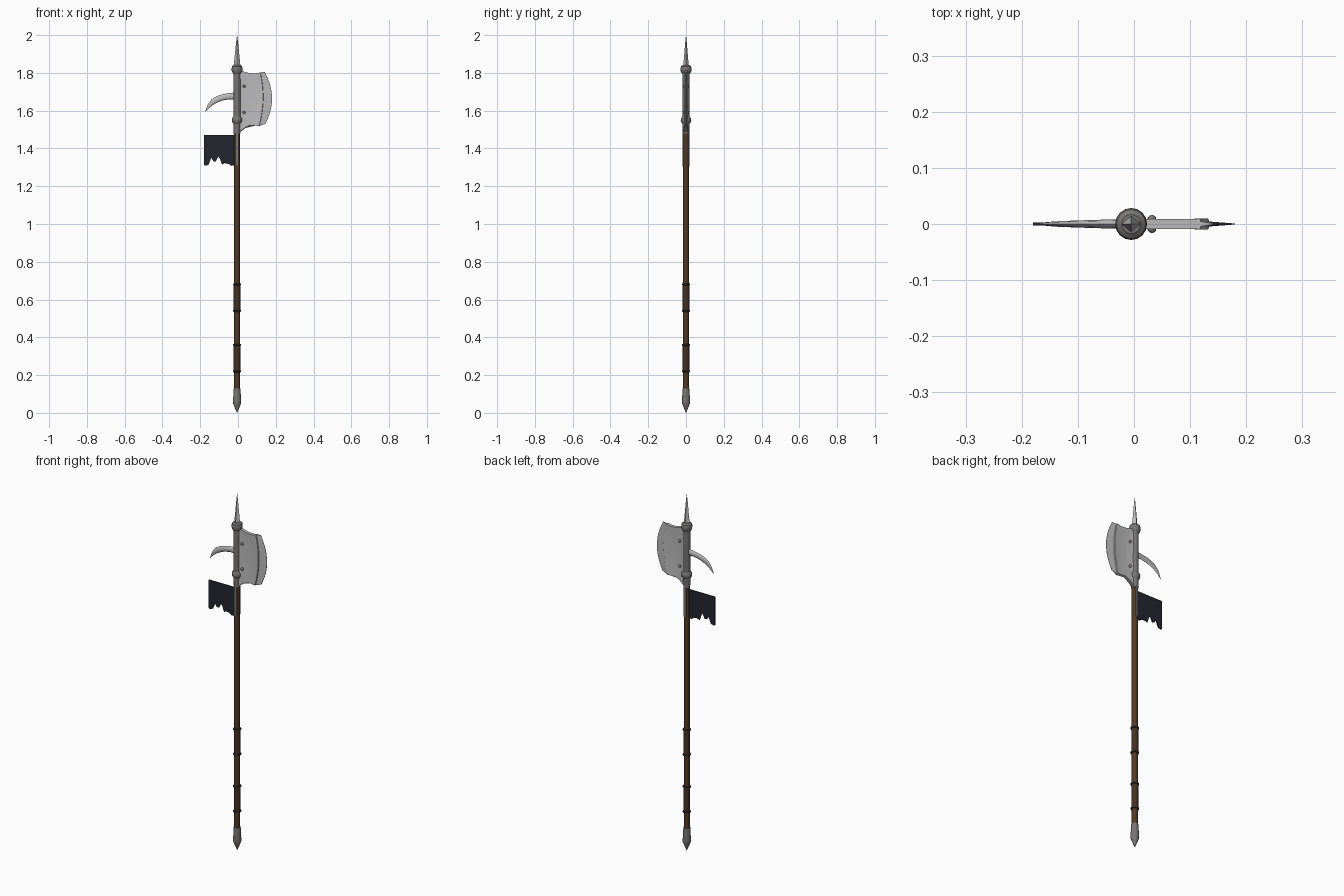
import bpy, bmesh, math

if "Cube" in bpy.data.objects:
    bpy.data.objects.remove(bpy.data.objects["Cube"])

CX = -0.005  # shaft axis


def mat(name, r, g, b):
    m = bpy.data.materials.new(name)
    m.diffuse_color = (r, g, b, 1)
    m.use_nodes = True
    m.node_tree.nodes["Principled BSDF"].inputs["Base Color"].default_value = m.diffuse_color
    return m


STEEL = mat("bright steel", 0.50, 0.50, 0.51)
DARK = mat("dull steel", 0.19, 0.18, 0.175)
WOOD = mat("brown wood", 0.085, 0.042, 0.018)
WRAP = mat("leather wrap", 0.06, 0.03, 0.016)
BAND = mat("dark band", 0.04, 0.03, 0.024)
CLOTH = mat("navy cloth", 0.018, 0.018, 0.03)


def finish(name, bm, material, smooth=35):
    bmesh.ops.remove_doubles(bm, verts=bm.verts, dist=1e-6)
    bmesh.ops.recalc_face_normals(bm, faces=bm.faces)
    me = bpy.data.meshes.new(name)
    bm.to_mesh(me)
    bm.free()
    me.materials.append(material)
    ob = bpy.data.objects.new(name, me)
    bpy.context.collection.objects.link(ob)
    if smooth:
        bpy.ops.object.select_all(action='DESELECT')
        ob.select_set(True)
        bpy.context.view_layer.objects.active = ob
        bpy.ops.object.shade_smooth_by_angle(angle=math.radians(smooth))
    return ob


def loft(name, rings, material, smooth=35):
    """Skin a list of equal-length closed rings and cap both ends."""
    bm = bmesh.new()
    vs = [[bm.verts.new(p) for p in r] for r in rings]
    n = len(rings[0])
    for a, b in zip(vs, vs[1:]):
        for i in range(n):
            j = (i + 1) % n
            bm.faces.new((a[i], a[j], b[j], b[i]))
    bm.faces.new(vs[0])
    bm.faces.new(vs[-1])
    return finish(name, bm, material, smooth)


def lathe(name, prof, material, n=16, flat=1.0, smooth=35):
    """Turn (radius, z) points around the shaft axis."""
    rings = [[(CX + r * math.cos(2 * math.pi * i / n),
               flat * r * math.sin(2 * math.pi * i / n), z) for i in range(n)]
             for r, z in prof]
    return loft(name, rings, material, smooth)


def plate(name, pts, y0, y1, material):
    return loft(name, [[(x, y, z) for x, z in pts] for y in (y0, y1)], material, 0)


# Shaft and butt cap
lathe("shaft", [(0.0155, 0.08), (0.0155, 1.82)], WOOD)
lathe("butt_cap", [(0.0005, 0.0), (0.008, 0.018), (0.021, 0.05), (0.0215, 0.06),
                   (0.018, 0.13)], DARK)

# Leather grips with end bands
for k, (z0, z1) in enumerate(((0.22, 0.36), (0.54, 0.68))):
    lathe(f"grip_wrap_{k}", [(0.0175, z0), (0.0175, z1)], WRAP)
    for z in (z0, z1):
        lathe(f"grip_band_{k}", [(0.018, z - 0.005), (0.021, z - 0.003),
                                 (0.021, z + 0.003), (0.018, z + 0.005)], BAND)

# Head socket, collars and spike
lathe("socket", [(0.0175, 1.48), (0.0195, 1.53), (0.0195, 1.82)], DARK)
lathe("lower_collar", [(0.019, 1.53), (0.026, 1.54), (0.028, 1.55),
                       (0.026, 1.56), (0.019, 1.57)], DARK)
lathe("upper_collar", [(0.020, 1.795), (0.028, 1.808), (0.0285, 1.825),
                       (0.026, 1.835), (0.017, 1.842)], DARK)
lathe("top_spike", [(0.018, 1.838), (0.0125, 1.89), (0.006, 1.955), (0.0005, 2.0)],
      STEEL, n=4, flat=0.8, smooth=20)

# Langets down the front and back of the shaft, with small pins
for s in (-1, 1):
    plate("langet", [(CX - 0.007, 1.50), (CX - 0.007, 1.32), (CX, 1.305),
                     (CX + 0.007, 1.32), (CX + 0.007, 1.50)],
          s * 0.012, s * 0.018, DARK)


# Axe blade: columns of (bottom xz, top xz, bulge, half thickness)
def blade_side(v, cols):
    out = []
    for xb, zb, xt, zt, bulge, t in cols:
        dish = 1 - 0.35 * 4 * v * (1 - v) if 0.02 < xb < 0.1 else 1
        out.append((xb + (xt - xb) * v + bulge * 4 * v * (1 - v),
                    t * dish, zb + (zt - zb) * v))
    return out


COLS = [(0.004, 1.482, 0.004, 1.815, 0, 0.010),
        (0.030, 1.506, 0.030, 1.807, 0, 0.009),
        (0.060, 1.523, 0.060, 1.799, 0, 0.0085),
        (0.090, 1.521, 0.090, 1.797, 0.008, 0.0085),
        (0.111, 1.519, 0.117, 1.802, 0.018, 0.0095),
        (0.113, 1.519, 0.119, 1.802, 0.018, 0.0045),
        (0.145, 1.530, 0.141, 1.806, 0.037, 0.0008)]
N = 16
rings = []
for k in range(N + 1):
    side = blade_side(k / N, COLS)
    rings.append(side + [(x, -y, z) for x, y, z in reversed(side)])
loft("axe_blade", rings, STEEL, 30)

# Blade rivets on both faces
for z in (1.59, 1.73):
    for s in (-1, 1):
        prof = [(0.0075, 0.004), (0.0075, 0.011), (0.005, 0.0145), (0.001, 0.016)]
        loft("blade_rivet", [[(0.032 + r * math.cos(i * math.pi / 5), s * y,
                               z + r * math.sin(i * math.pi / 5)) for i in range(10)]
                             for r, y in prof], DARK)

# Curved back hook: (top xz, bottom xz, half thickness)
HOOK = [(-0.010, 1.697, -0.010, 1.660, 0.009), (-0.045, 1.693, -0.045, 1.660, 0.008),
        (-0.080, 1.687, -0.078, 1.655, 0.007), (-0.110, 1.678, -0.105, 1.645, 0.006),
        (-0.140, 1.660, -0.130, 1.632, 0.005), (-0.160, 1.633, -0.150, 1.617, 0.0035),
        (-0.174, 1.595, -0.173, 1.594, 0.0005)]
rings = []
for xt, zt, xb, zb, t in HOOK:
    cx, cz, hx, hz = (xt + xb) / 2, (zt + zb) / 2, (xt - xb) / 2, (zt - zb) / 2
    rings.append([(cx + hx * math.cos(a), t * math.sin(a), cz + hz * math.cos(a))
                  for a in (i * math.pi / 4 for i in range(8))])
loft("back_hook", rings, STEEL, 50)

# Torn pennant
plate("pennant", [(-0.015, 1.47), (-0.180, 1.47), (-0.180, 1.312), (-0.172, 1.308),
                  (-0.155, 1.315), (-0.142, 1.350), (-0.130, 1.332), (-0.118, 1.330),
                  (-0.105, 1.357), (-0.095, 1.345), (-0.085, 1.315), (-0.070, 1.322),
                  (-0.050, 1.318), (-0.035, 1.308), (-0.015, 1.312)],
      -0.003, 0.003, CLOTH)
